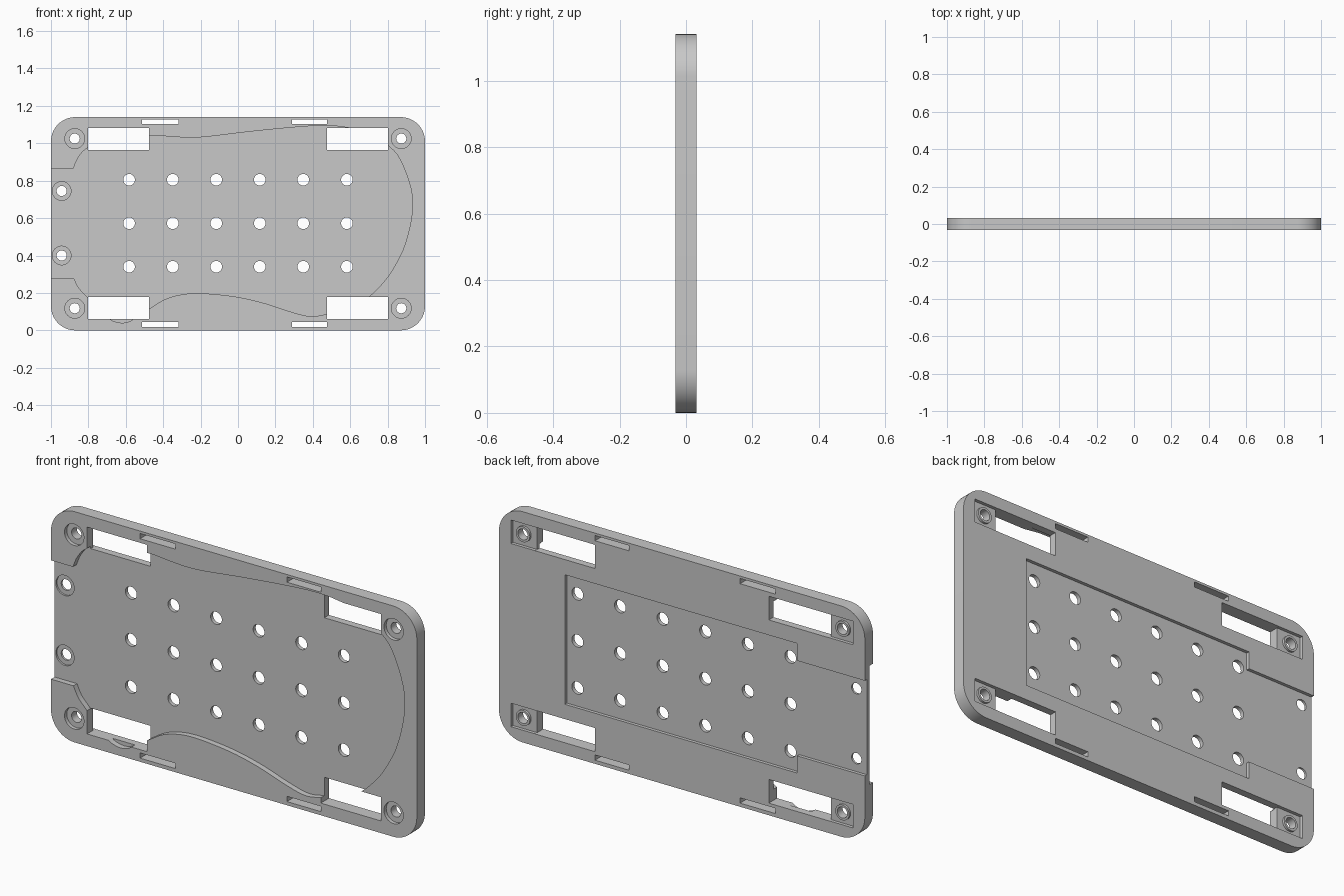
import bpy, bmesh, math
from mathutils import Vector

if "Cube" in bpy.data.objects:
    bpy.data.objects.remove(bpy.data.objects["Cube"])

H, T = 1.14, 0.032          # plate height, half thickness
FRONT, BACK = -0.004, 0.016  # floors of front pocket and back recesses

grey = bpy.data.materials.new("light grey")
grey.diffuse_color = (0.58, 0.58, 0.58, 1)
grey.use_nodes = True
grey.node_tree.nodes["Principled BSDF"].inputs["Base Color"].default_value = grey.diffuse_color


def prisms(name, items):
    """One object from (outline in x/z, y start, y end) prisms."""
    bm = bmesh.new()
    for pts, y0, y1 in items:
        a = [bm.verts.new((x, y0, z)) for x, z in pts]
        b = [bm.verts.new((x, y1, z)) for x, z in pts]
        n = len(pts)
        bm.faces.new(a)
        bm.faces.new(b[::-1])
        for i in range(n):
            bm.faces.new((a[i], b[i], b[(i + 1) % n], a[(i + 1) % n]))
    bmesh.ops.recalc_face_normals(bm, faces=bm.faces)
    me = bpy.data.meshes.new(name)
    bm.to_mesh(me)
    bm.free()
    me.materials.append(grey)
    ob = bpy.data.objects.new(name, me)
    bpy.context.collection.objects.link(ob)
    return ob


def rect(x0, x1, z0, z1):
    return [(x0, z0), (x1, z0), (x1, z1), (x0, z1)]


def circle(c, r, n=32):
    return [(c[0] + r * math.cos(2 * math.pi * i / n),
             c[1] + r * math.sin(2 * math.pi * i / n)) for i in range(n)]


def rounded_rect(w, h, r, n=14):
    pts = []
    for k, (cx, cz) in enumerate([(w - r, h - r), (r - w, h - r), (r - w, r), (w - r, r)]):
        for i in range(n + 1):
            a = math.pi / 2 * (k + i / n)
            pts.append((cx + r * math.cos(a), cz + r * math.sin(a)))
    return pts


def spline(pts, steps=4):
    """Smooth curve through the points."""
    p = [Vector(q) for q in [pts[0]] + pts + [pts[-1]]]
    out = []
    for i in range(1, len(p) - 2):
        a, b, c, d = p[i - 1:i + 3]
        for s in range(steps):
            t = s / steps
            out.append(tuple(0.5 * (2 * b + (c - a) * t + (2 * a - 5 * b + 4 * c - d) * t * t
                                    + (3 * b - a - 3 * c + d) * t ** 3)))
    return out + [pts[-1]]


def combine(target, tool, operation):
    m = target.modifiers.new("join", 'BOOLEAN')
    m.object, m.operation, m.solver = tool, operation, 'EXACT'
    bpy.context.view_layer.objects.active = target
    bpy.ops.object.modifier_apply(modifier=m.name)
    bpy.data.objects.remove(tool)


def cut(name, items):
    combine(plate, prisms(name, items), 'DIFFERENCE')


plate = prisms("mounting_plate", [(rounded_rect(1, H, 0.13), -T, T)])

# Front pocket with curved outline, open at the left edge
curve = spline([
    (-.88, .865), (-.855, .922), (-.805, .975), (-.68, 1.03), (-.475, 1.043), (-.34, 1.034),
    (-.2, 1.032), (.06, 1.062), (.33, 1.088), (.475, 1.094), (.57, 1.086), (.70, 1.06),
    (.80, .99), (.866, .914), (.925, .755), (.93, .62), (.893, .46), (.84, .348),
    (.786, .267), (.70, .18), (.60, .12), (.47, .086), (.385, .075), (.28, .10),
    (.145, .144), (.01, .176), (-.123, .193), (-.23, .198), (-.31, .19), (-.39, .166),
    (-.47, .118), (-.556, .062), (-.585, .046), (-.62, .04), (-.655, .046), (-.685, .06),
    (-.76, .12), (-.805, .177), (-.85, .225), (-.877, .278)])
cut("front_pocket", [([(-1.1, .865)] + curve + [(-1.1, .278)], -0.1, FRONT)])

# Stepped back recess, open at the left edge
cut("back_recess", [([(-1.1, .335), (-.63, .335), (-.63, .25), (.64, .25),
                      (.64, .89), (-.63, .89), (-.63, .805), (-1.1, .805)], BACK, 0.1)])

# Corner windows and the shallow recesses beside them
windows, corners = [], []
for s in (-1, 1):
    for z0 in (.06, .965):
        windows.append((rect(*sorted((s * .475, s * .803)), z0, z0 + .117), -0.1, 0.1))
        corners.append((rect(*sorted((s * .60, s * .935)), z0 + .0005, z0 + .1165), BACK, 0.1))
cut("corner_recess", corners)
cut("corner_window", windows)

# Strap slots along top and bottom
cut("strap_slot", [(rect(x0, x1, z0, z0 + .026), -0.1, 0.1)
                   for x0, x1 in ((-.513, -.318), (.29, .475)) for z0 in (.018, 1.102)])

# Corner screws: raised ring behind, counterbore in front, through hole
screws = [(s * .873, z) for s in (-1, 1) for z in (.118, 1.025)]
combine(plate, prisms("screw_boss", [(circle(c, .038), 0.01, 0.027) for c in screws]), 'UNION')
cut("screw_counterbore", [(circle(c, .053), -0.1, -0.014) for c in screws])

# Left edge screws sit on the pocket floor
edge = [(-.943, z) for z in (.40, .745)]
cut("edge_counterbore", [(circle(c, .05), -0.1, 0.005) for c in edge])
cut("screw_hole", [(circle(c, .027), -0.1, 0.1) for c in screws + edge])

# Grid of vent holes
cut("vent_hole", [(circle((-.582 + .2328 * i, .34 + .2325 * j), .031), -0.1, 0.1)
                  for i in range(6) for j in range(3)])

bpy.ops.object.select_all(action='DESELECT')
plate.select_set(True)
bpy.context.view_layer.objects.active = plate
bpy.ops.object.shade_smooth_by_angle(angle=math.radians(30))
